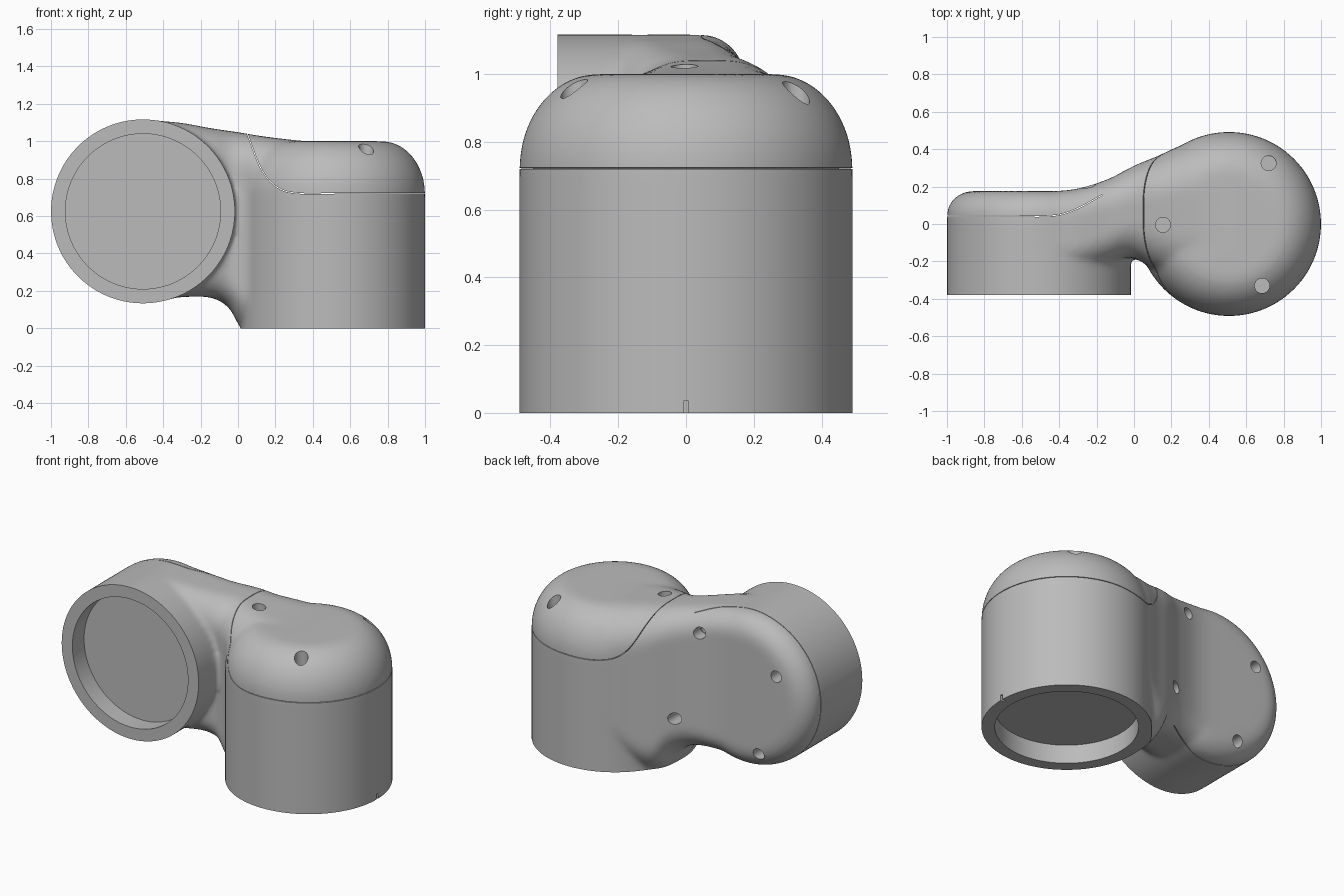
import bpy, bmesh
from math import sin, cos, pi, radians
from mathutils import Matrix, Vector

cube = bpy.data.objects.get("Cube")
if cube:
    bpy.data.objects.remove(cube)

grey = bpy.data.materials.new("plain_grey")
grey.use_nodes = True
grey.diffuse_color = (0.5, 0.5, 0.5, 1)
grey.node_tree.nodes["Principled BSDF"].inputs["Base Color"].default_value = (0.5, 0.5, 0.5, 1)

TO_Y = Matrix.Rotation(radians(-90), 4, 'X')   # turns a z axis into a y axis
VERTICAL = Matrix.Translation((0.508, 0, 0))
SIDEWAYS = Matrix.Translation((-0.508, 0, 0.625)) @ TO_Y


def new_object(name, bm):
    bmesh.ops.recalc_face_normals(bm, faces=bm.faces)
    mesh = bpy.data.meshes.new(name)
    bm.to_mesh(mesh)
    bm.free()
    ob = bpy.data.objects.new(name, mesh)
    bpy.context.collection.objects.link(ob)
    return ob


def loft(bm, rings):
    """Skin a list of closed rings and cap both ends."""
    loops = [[bm.verts.new(p) for p in ring] for ring in rings]
    for a, b in zip(loops, loops[1:]):
        for i in range(len(a)):
            j = (i + 1) % len(a)
            bm.faces.new((a[i], a[j], b[j], b[i]))
    bm.faces.new(loops[0])
    bm.faces.new(loops[-1])


def domed_barrel(bm, matrix, start, top, radius, fillet_r, fillet_h):
    profile = [(radius, start)]
    for i in range(13):
        a = i / 12 * pi / 2
        profile.append((radius - fillet_r * (1 - cos(a)), top - fillet_h * (1 - sin(a))))
    loft(bm, [[matrix @ Vector((r * cos(t * pi / 48), r * sin(t * pi / 48), h))
               for t in range(96)] for r, h in profile])


def rod(bm, matrix, radius, h0, h1, sides=32):
    m = matrix @ Matrix.Translation((0, 0, (h0 + h1) / 2))
    bmesh.ops.create_cone(bm, cap_ends=True, segments=sides, radius1=radius,
                          radius2=radius, depth=h1 - h0, matrix=m)


def box(bm, lo, hi):
    lo, hi = Vector(lo), Vector(hi)
    bmesh.ops.create_cube(bm, size=1, matrix=Matrix.Translation((lo + hi) / 2)
                          @ Matrix.Diagonal((*(hi - lo), 1)))


def spline(keys, steps):
    """Smooth interpolation through rows of section values."""
    rows = []
    for i in range(len(keys) - 1):
        p0, p1, p2, p3 = keys[max(i - 1, 0)], keys[i], keys[i + 1], keys[min(i + 2, len(keys) - 1)]
        for s in range(steps):
            t = s / steps
            rows.append([b + t * (c - a) / 2 + t * t * (2 * a - 5 * b + 4 * c - d) / 2
                         + t ** 3 * (3 * b - a - 3 * c + d) / 2
                         for a, b, c, d in zip(p0, p1, p2, p3)])
    return rows + [keys[-1]]


def rounded_section(x, y0, y1, z0, z1, r):
    ring = []
    corners = ((y1 - r, z1 - r), (y0 + r, z1 - r), (y0 + r, z0 + r), (y1 - r, z0 + r))
    for q, (cy, cz) in enumerate(corners):
        for i in range(9):
            a = (q + i / 8) * pi / 2
            ring.append((x, cy + r * cos(a), cz + r * sin(a)))
    return ring


def apply_modifiers(ob):
    deps = bpy.context.evaluated_depsgraph_get()
    mesh = bpy.data.meshes.new_from_object(ob.evaluated_get(deps))
    ob.modifiers.clear()
    ob.data = mesh


def cut(ob, cutter):
    mod = ob.modifiers.new("cut", 'BOOLEAN')
    mod.operation, mod.solver, mod.object = 'DIFFERENCE', 'EXACT', cutter
    apply_modifiers(ob)
    bpy.data.objects.remove(cutter)


# Two barrels and the neck, left overlong at the open ends until trimmed
bm = bmesh.new()
domed_barrel(bm, VERTICAL, -0.12, 1.0, 0.492, 0.23, 0.28)
domed_barrel(bm, SIDEWAYS, -0.5, 0.176, 0.492, 0.14, 0.13)
# neck sections: x, back and front y, low and high z, corner radius
neck = [(-0.52, -0.25, 0.172, 0.14, 1.115, 0.13),
        (-0.32, -0.25, 0.185, 0.165, 1.10, 0.14),
        (-0.15, -0.21, 0.235, 0.165, 1.07, 0.16),
        (-0.05, -0.18, 0.285, 0.11, 1.055, 0.18),
        (0.02, -0.19, 0.32, 0.0, 1.045, 0.2),
        (0.12, -0.25, 0.36, -0.02, 1.028, 0.23),
        (0.3, -0.32, 0.435, 0.1, 1.006, 0.26),
        (0.5, -0.3, 0.44, 0.2, 0.99, 0.26)]
loft(bm, [rounded_section(*row) for row in spline(neck, 5)])
body = new_object("elbow_housing", bm)

# Fuse the parts and soften the joins
remesh = body.modifiers.new("fuse", 'REMESH')
remesh.mode, remesh.voxel_size = 'VOXEL', 0.015
soften = body.modifiers.new("soften", 'SMOOTH')
soften.factor, soften.iterations = 0.5, 12
apply_modifiers(body)

# Trim both open ends flat
bm = bmesh.new()
box(bm, (-0.3, -0.8, -0.5), (1.3, 0.8, 0))
box(bm, (-1.3, -0.8, 0.05), (0.05, -0.38, 1.4))
cut(body, new_object("end_trim", bm))

# Shallow sockets, screw holes and the small rim notch
bm = bmesh.new()
rod(bm, VERTICAL, 0.415, -0.1, 0.12, 96)
rod(bm, SIDEWAYS, 0.415, -0.5, -0.26, 96)
for x, y in ((0.72, 0.325), (0.685, -0.33), (0.155, -0.005)):
    rod(bm, Matrix.Translation((x, y, 0)), 0.04, 0.89, 1.3)
for x, z in ((-0.24, 0.95), (-0.77, 0.8), (-0.1, 0.38), (-0.64, 0.26)):
    rod(bm, Matrix.Translation((x, 0, z)) @ TO_Y, 0.037, 0.09, 0.6)
box(bm, (0.97, -0.007, -0.05), (1.1, 0.007, 0.035))
cut(body, new_object("hole_cutter", bm))


def seam(path, direction):
    """Cut a hairline parting line along a curtain swept from a path."""
    bm = bmesh.new()
    a = [bm.verts.new(p) for p in spline([Vector(p) for p in path], 6)]
    b = [bm.verts.new(v.co + Vector(direction)) for v in a]
    for i in range(len(a) - 1):
        bm.faces.new((a[i], a[i + 1], b[i + 1], b[i]))
    curtain = new_object("seam_cutter", bm)
    solid = curtain.modifiers.new("thickness", 'SOLIDIFY')
    solid.thickness, solid.offset = 0.004, 0
    apply_modifiers(curtain)
    cut(body, curtain)


# Parting lines of the two end caps
seam([(x, -0.7, z) for x, z in ((1.2, 0.722), (0.6, 0.722), (0.32, 0.722), (0.2, 0.76),
                                (0.12, 0.86), (0.05, 1.04), (0.02, 1.12))], (0, 1.4, 0))
seam([(x, y, 0.0) for x, y in ((-1.2, 0.043), (-0.7, 0.043), (-0.45, 0.043),
                               (-0.32, 0.075), (-0.17, 0.155))], (0, 0, 1.3))

body.data.materials.clear()
body.data.materials.append(grey)
for ob in bpy.context.selected_objects:
    ob.select_set(False)
body.select_set(True)
bpy.context.view_layer.objects.active = body
bpy.ops.object.shade_smooth_by_angle(angle=radians(35))
